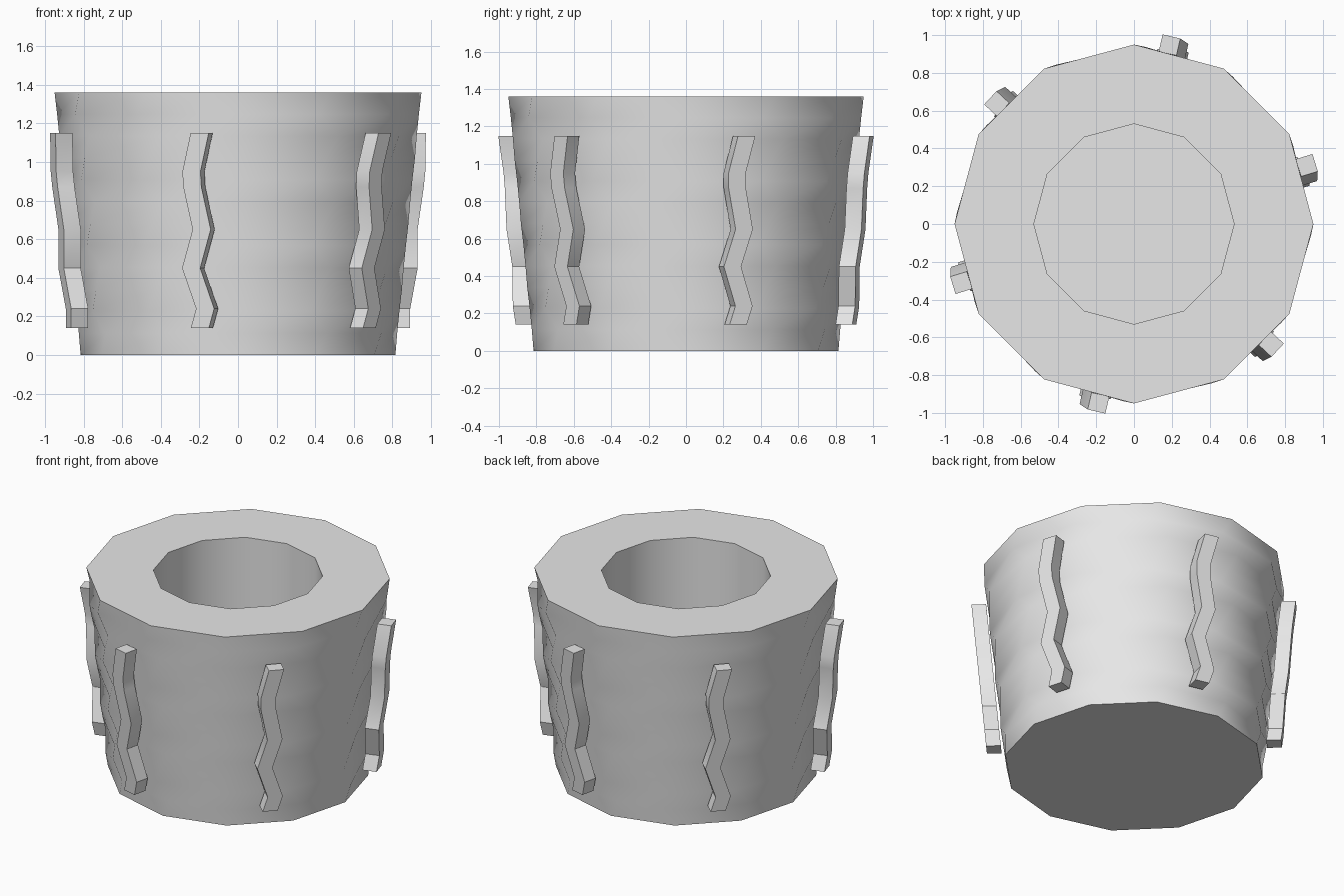
import bpy, bmesh, math
from mathutils import Vector

SIDES = 12
HEIGHT = 1.36
BANDS = 12
FLOOR = 0.3

if "Cube" in bpy.data.objects:
    bpy.data.objects.remove(bpy.data.objects["Cube"], do_unlink=True)

grey = bpy.data.materials.new("stone_grey")
grey.use_nodes = True
colour = (0.8, 0.8, 0.8, 1)
grey.diffuse_color = colour
grey.node_tree.nodes["Principled BSDF"].inputs["Base Color"].default_value = colour


def finish(name, bm, smooth):
    """Turn a bmesh into a named, coloured object."""
    bmesh.ops.recalc_face_normals(bm, faces=bm.faces)
    mesh = bpy.data.meshes.new(name)
    bm.to_mesh(mesh)
    bm.free()
    mesh.materials.append(grey)
    obj = bpy.data.objects.new(name, mesh)
    bpy.context.collection.objects.link(obj)
    bpy.ops.object.select_all(action='DESELECT')
    obj.select_set(True)
    bpy.context.view_layer.objects.active = obj
    bpy.ops.object.shade_smooth_by_angle(angle=math.radians(smooth))
    return obj


def bridge(bm, low, high):
    """Join two matching loops with quads."""
    n = len(low)
    for i in range(n):
        j = (i + 1) % n
        bm.faces.new((low[i], low[j], high[j], high[i]))


def ring(bm, radius, z, twist=0.0):
    step = math.tau / SIDES
    return [bm.verts.new((radius * math.cos(i * step + twist),
                          radius * math.sin(i * step + twist), z))
            for i in range(SIDES)]


# Body: flared twelve-sided wall with rippling bands, thick rim and deep hole
bm = bmesh.new()
loops = []
for k in range(BANDS + 1):
    t = k / BANDS
    ripple = math.radians(4.5) * math.sin(math.tau * k / 3)
    loops.append(ring(bm, 0.815 + 0.135 * t, HEIGHT * t, ripple))
bm.faces.new(loops[0])
loops.append(ring(bm, 0.53, HEIGHT))
loops.append(ring(bm, 0.53, FLOOR))
for low, high in zip(loops, loops[1:]):
    bridge(bm, low, high)
bm.faces.new(loops[-1])
finish("body", bm, 40)

# Wavy strips: (height, sideways offset) along each strip
WAVE = [(0.14, 0.01), (0.24, 0.04), (0.45, -0.03), (0.65, 0.03),
        (0.87, -0.015), (0.95, -0.018), (1.15, 0.03)]


def strip(index):
    angle = math.radians(17 + 60 * index)
    out = Vector((math.cos(angle), math.sin(angle), 0))
    side = Vector((-out.y, out.x, 0))
    bm = bmesh.new()
    sections = []
    for z, shift in WAVE:
        radius = 0.875 + 0.09 * (z - 0.14)
        centre = out * radius + side * shift + Vector((0, 0, z))
        sections.append([bm.verts.new(centre + out * a * 0.046 + side * b * 0.048)
                         for a, b in ((-1, -1), (1, -1), (1, 1), (-1, 1))])
    for low, high in zip(sections, sections[1:]):
        bridge(bm, low, high)
    bm.faces.new(sections[0])
    bm.faces.new(sections[-1])
    finish(f"wavy_strip_{index + 1}", bm, 30)


for n in range(6):
    strip(n)
